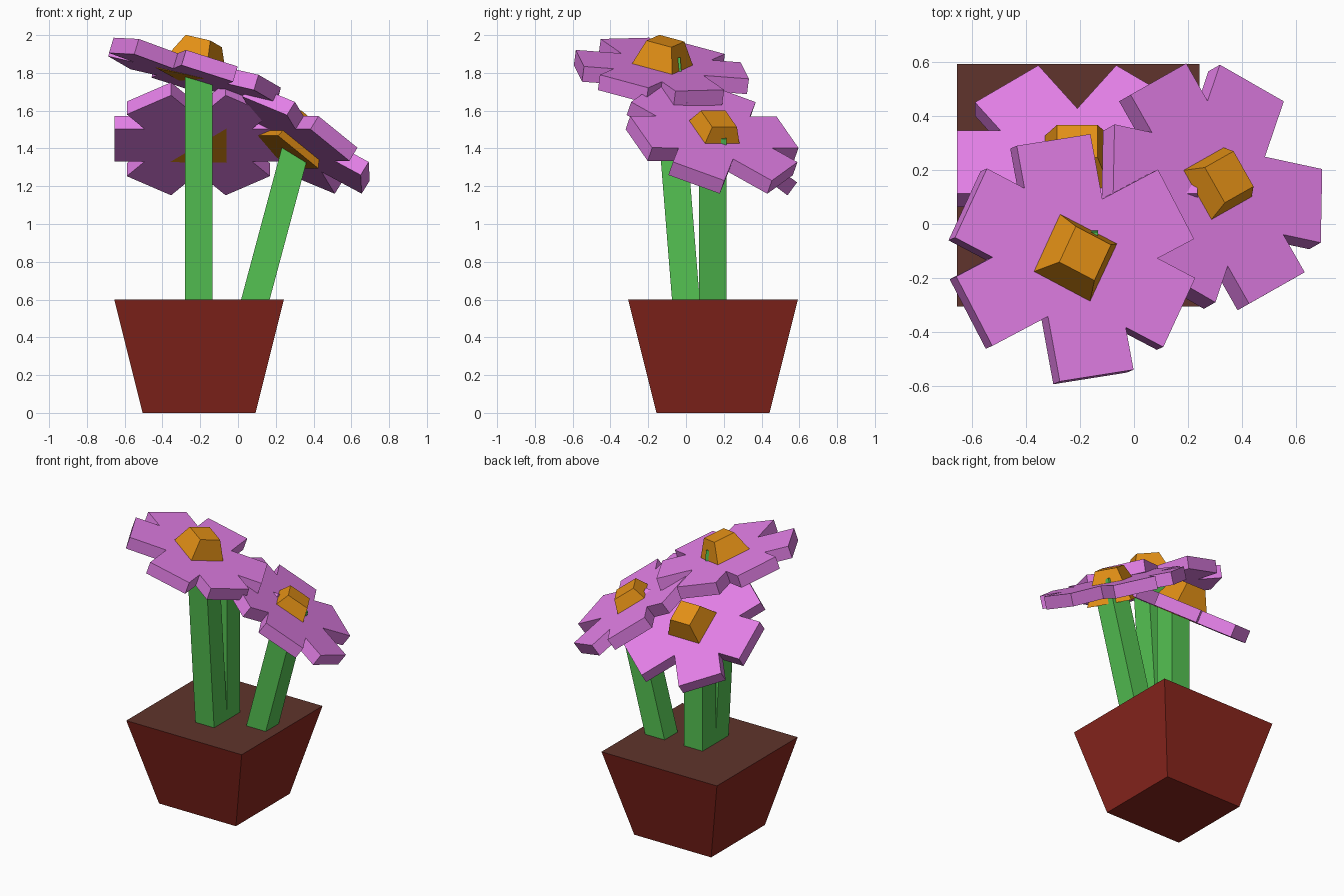
import bpy, bmesh, math
from mathutils import Vector, Matrix

cube = bpy.data.objects.get("Cube")
if cube:
    bpy.data.objects.remove(cube, do_unlink=True)


def material(name, rgb):
    m = bpy.data.materials.new(name)
    m.use_nodes = True
    color = (*rgb, 1)
    m.diffuse_color = color
    m.node_tree.nodes["Principled BSDF"].inputs["Base Color"].default_value = color
    return m


PINK = material("petal pink", (0.79, 0.22, 0.82))
ORANGE = material("center orange", (0.77, 0.28, 0.008))
GREEN = material("stem green", (0.09, 0.54, 0.085))
CLAY = material("pot clay", (0.25, 0.019, 0.012))
SOIL = material("soil brown", (0.115, 0.034, 0.025))


def loft(name, bottom, top, mats, matrix=Matrix()):
    """Solid between two matching outlines; last material goes on the top face."""
    bm = bmesh.new()
    lower = [bm.verts.new(p) for p in bottom]
    upper = [bm.verts.new(p) for p in top]
    n = len(lower)
    bm.faces.new(lower[::-1])
    bm.faces.new(upper).material_index = len(mats) - 1
    for i in range(n):
        j = (i + 1) % n
        bm.faces.new((lower[i], lower[j], upper[j], upper[i]))
    bmesh.ops.recalc_face_normals(bm, faces=bm.faces)
    mesh = bpy.data.meshes.new(name)
    bm.to_mesh(mesh)
    bm.free()
    for m in mats:
        mesh.materials.append(m)
    obj = bpy.data.objects.new(name, mesh)
    obj.matrix_world = matrix
    bpy.context.collection.objects.link(obj)
    return obj


def square(half, z, lean=0):
    return [(x * half, y * half, z - lean * (x + y))
            for x, y in ((-1, -1), (1, -1), (1, 1), (-1, 1))]


# Flower outline: three crossed bars, fanned by a fixed angle
REACH, HALF, THICK = 0.445, 0.145, 0.085
FAN = 54


def petal_outline(z):
    angles = [0, FAN, 180 - FAN, 180, 180 + FAN, 360 - FAN]
    pts = []
    for i, a in enumerate(angles):
        following = angles[i + 1] if i < 5 else 360
        turn = Matrix.Rotation(math.radians(a), 3, 'Z')
        pts += [turn @ Vector((REACH, s * HALF, z)) for s in (-1, 1)]
        gap = math.radians(following - a) / 2
        r = HALF / math.sin(gap)
        mid = math.radians(a) + gap
        pts.append(Vector((r * math.cos(mid), r * math.sin(mid), z)))
    return pts


def flower(prefix, center, slope, axis, sink=0, lean=0):
    """slope: rise of the plate along x and y; axis: heading of the middle bar;
    sink and lean: how deep and how tilted the center sits in the plate."""
    gx, gy = slope
    n = Vector((-gx, -gy, 1)).normalized()
    u = Vector((axis[0], axis[1], gx * axis[0] + gy * axis[1])).normalized()
    v = n.cross(u)
    frame = Matrix.Translation(center) @ Matrix((u, v, n)).transposed().to_4x4()
    loft(prefix + "_petals", petal_outline(-THICK), petal_outline(0), [PINK], frame)
    loft(prefix + "_center", square(0.15, -THICK - sink, lean),
         square(0.075, 0.13 - sink), [ORANGE], frame)


def stem(name, base, tip):
    base, tip = Vector(base), Vector(tip)
    d = (tip - base).normalized()
    x = Vector((1, 0, 0))
    x = (x - d * x.dot(d)).normalized()
    frame = Matrix.Translation(base) @ Matrix((x, d.cross(x), d)).transposed().to_4x4()
    loft(name, square(0.073, -0.05), square(0.073, (tip - base).length), [GREEN], frame)


# Pot with soil on top
loft("pot", square(0.299, 0), square(0.449, 0.6), [CLAY, SOIL],
     Matrix.Translation((-0.206, 0.143, 0)))

# Stems
stem("front_stem", (-0.207, -0.001, 0.6), (-0.207, -0.103, 1.875))
stem("side_stem", (0.092, 0.142, 0.6), (0.325, 0.142, 1.47))
stem("back_stem", (-0.207, 0.142, 0.6), (-0.207, 0.142, 1.5))

# Flowers
flower("front_flower", (-0.218, -0.125, 1.845), (-0.30, -0.13), (0.39, -0.205),
       lean=-0.002)
flower("side_flower", (0.31, 0.15, 1.487), (-0.615, -0.35), (0.22, -0.388),
       sink=0.045)
flower("back_flower", (-0.21, 0.23, 1.485), (0, -0.74), (1, 0), lean=0.002)
